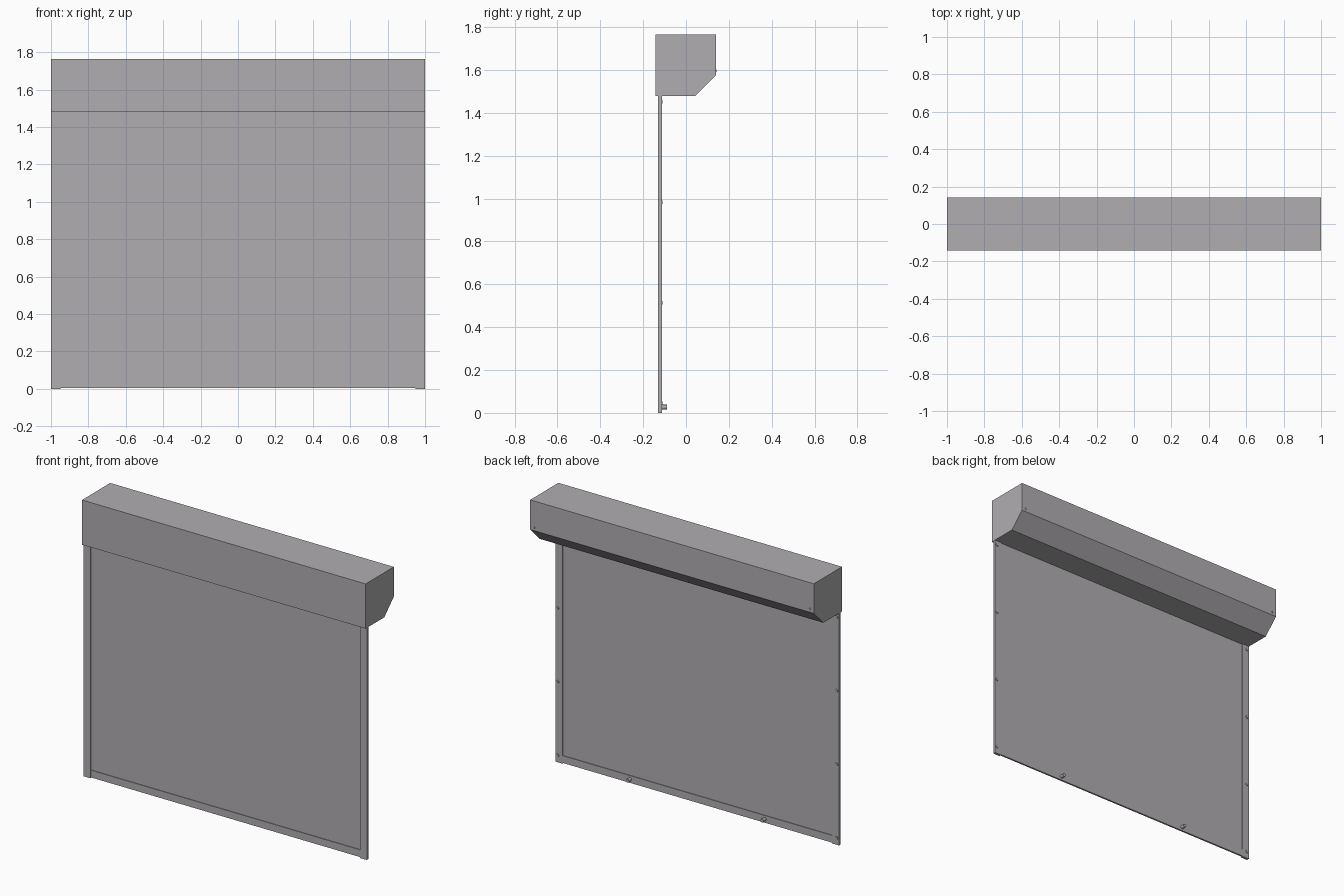
import bpy, bmesh, math
from mathutils import Matrix

if "Cube" in bpy.data.objects:
    bpy.data.objects.remove(bpy.data.objects["Cube"])

grey = bpy.data.materials.new("warm_grey")
grey.diffuse_color = (0.434, 0.423, 0.439, 1)
grey.use_nodes = True
grey.node_tree.nodes["Principled BSDF"].inputs["Base Color"].default_value = grey.diffuse_color


def finish(name, bm):
    bmesh.ops.recalc_face_normals(bm, faces=bm.faces)
    mesh = bpy.data.meshes.new(name)
    bm.to_mesh(mesh)
    bm.free()
    mesh.materials.append(grey)
    ob = bpy.data.objects.new(name, mesh)
    bpy.context.collection.objects.link(ob)
    return ob


def box(name, x0, x1, y0, y1, z0, z1):
    bm = bmesh.new()
    m = Matrix.Translation(((x0 + x1) / 2, (y0 + y1) / 2, (z0 + z1) / 2))
    m = m @ Matrix.Diagonal((x1 - x0, y1 - y0, z1 - z0, 1))
    bmesh.ops.create_cube(bm, size=1, matrix=m)
    return finish(name, bm)


def prism(name, profile, x0, x1):
    bm = bmesh.new()
    face = bm.faces.new([bm.verts.new((x0, y, z)) for y, z in profile])
    ext = bmesh.ops.extrude_face_region(bm, geom=[face], use_keep_orig=True)
    verts = [v for v in ext["geom"] if isinstance(v, bmesh.types.BMVert)]
    bmesh.ops.translate(bm, verts=verts, vec=(x1 - x0, 0, 0))
    return finish(name, bm)


def pin(name, x, z, y0, y1, r, r2=None):
    # round peg pointing to the back (+y)
    bm = bmesh.new()
    m = Matrix.Translation((x, (y0 + y1) / 2, z)) @ Matrix.Rotation(-math.pi / 2, 4, 'X')
    bmesh.ops.create_cone(bm, cap_ends=True, segments=20, radius1=r,
                          radius2=r2 or r, depth=y1 - y0, matrix=m)
    for f in bm.faces:
        f.smooth = len(f.verts) == 4
    for e in bm.edges:
        e.smooth = e.calc_face_angle(0) < 0.6
    return finish(name, bm)


# Housing with a chamfered lower back edge
housing = [(-0.143, 1.48), (0.045, 1.48), (0.141, 1.576), (0.141, 1.765), (-0.143, 1.765)]
prism("roller_housing", housing, -1, 1)

# Screen cloth and bottom bar
box("screen_cloth", -0.96, 0.96, -0.122, -0.119, 0.04, 1.50)
box("bottom_bar", -0.951, 0.951, -0.126, -0.115, 0.004, 0.05)

for side, s in (("right", 1), ("left", -1)):
    # Guide rail
    x0, x1 = sorted((s * 0.95, s * 0.999))
    box(f"guide_rail_{side}", x0, x1, -0.13, -0.113, 0, 1.485)
    # Rail screws
    for i in range(4):
        pin(f"rail_screw_{side}_{i}", s * 0.984, 0.045 + 0.469 * i, -0.114, -0.109, 0.01, 0.007)
    # Housing screw
    pin(f"housing_screw_{side}", s * 0.972, 1.597, 0.140, 0.143, 0.007, 0.005)
    # Stop peg on the bottom bar
    pin(f"stop_peg_{side}", s * 0.475, 0.027, -0.116, -0.088, 0.011)
